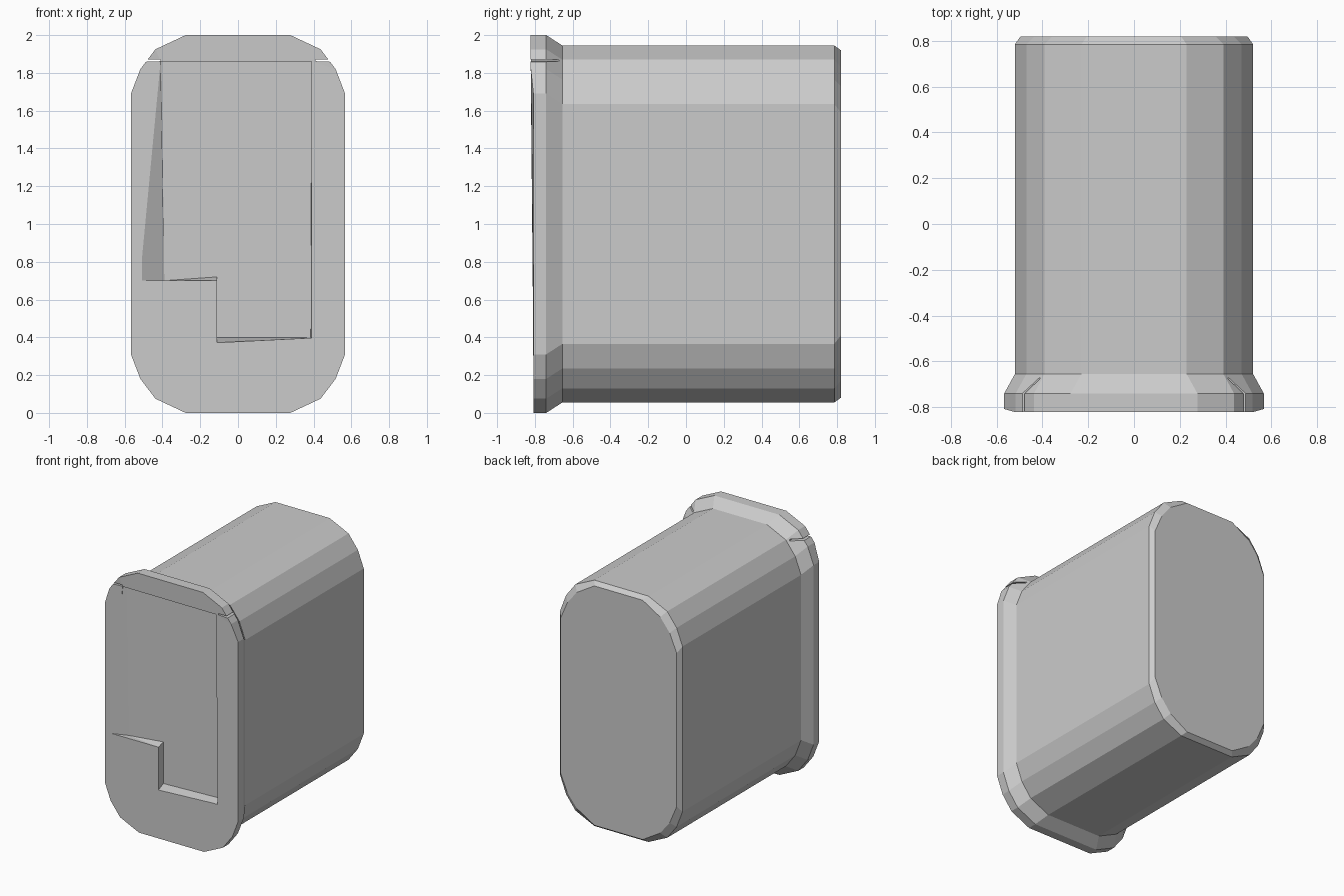
import bpy, bmesh

if "Cube" in bpy.data.objects:
    bpy.data.objects.remove(bpy.data.objects["Cube"])


def loft(name, rings):
    """Solid from equal-length rings of (x, y, z), capped at both ends."""
    bm = bmesh.new()
    loops = [[bm.verts.new(p) for p in ring] for ring in rings]
    n = len(loops[0])
    for a, b in zip(loops, loops[1:]):
        for i in range(n):
            j = (i + 1) % n
            bm.faces.new((a[i], a[j], b[j], b[i]))
    bm.faces.new(loops[0])
    bm.faces.new(loops[-1])
    bmesh.ops.recalc_face_normals(bm, faces=bm.faces)
    mesh = bpy.data.meshes.new(name)
    bm.to_mesh(mesh)
    bm.free()
    obj = bpy.data.objects.new(name, mesh)
    bpy.context.collection.objects.link(obj)
    return obj


def outline(corner, hx, hz):
    """Rounded rectangle about z = 1 from one corner's (inset x, inset z) points."""
    q = [(hx - dx, hz - dz) for dx, dz in corner]
    pts = q + [(-x, z) for x, z in reversed(q)]
    pts += [(-x, -z) for x, z in q] + [(x, -z) for x, z in reversed(q)]
    return [(x, 1 + z) for x, z in pts]


def ring(profile, y):
    return [(x, y, z) for x, z in profile]


def cut(target, cutter):
    cutter.hide_render = True
    cutter.hide_viewport = True
    mod = target.modifiers.new("cut", 'BOOLEAN')
    mod.operation = 'DIFFERENCE'
    mod.solver = 'EXACT'
    mod.object = cutter


CORNER = [(0, 0.31), (0.05, 0.18), (0.13, 0.075), (0.29, 0)]
body_line = outline(CORNER, 0.52, 0.945)
rim_line = outline(CORNER, 0.567, 1.0)
back_line = outline([(0, 0.33), (0.06, 0.19), (0.14, 0.09), (0.29, 0)], 0.495, 0.92)

# Main bin body with a small chamfer round the back
loft("bin_body", [ring(body_line, -0.67), ring(body_line, 0.785), ring(back_line, 0.82)])

# Front rim, tapering back onto the body; its top lip stands slightly forward
front = [(x, -0.822 if z > 1.8 else -0.808, z) for x, z in rim_line]
rim = loft("front_rim", [front, ring(rim_line, -0.74), ring(body_line, -0.655)])

# Shallow stepped recess in the front face
mouth = [(-0.41, 1.86), (0.39, 1.86), (0.39, 0.395), (-0.11, 0.37), (-0.11, 0.70), (-0.52, 0.70)]
floor = [(-0.405, -0.77, 1.86), (0.39, -0.72, 1.86), (0.385, -0.72, 0.40),
         (-0.11, -0.75, 0.40), (-0.11, -0.75, 0.72), (-0.39, -0.765, 0.70)]
cut(rim, loft("recess_cutter", [ring(mouth, -0.9), ring(mouth, -0.812), floor]))

# Narrow seams between the top lip and the side rims
for side, label in ((1, "right"), (-1, "left")):
    seam = [(side * 0.41, 1.862), (side * 0.7, 1.85), (side * 0.7, 1.87), (side * 0.41, 1.872)]
    cut(rim, loft("seam_cutter_" + label, [ring(seam, -0.9), ring(seam, -0.67)]))
